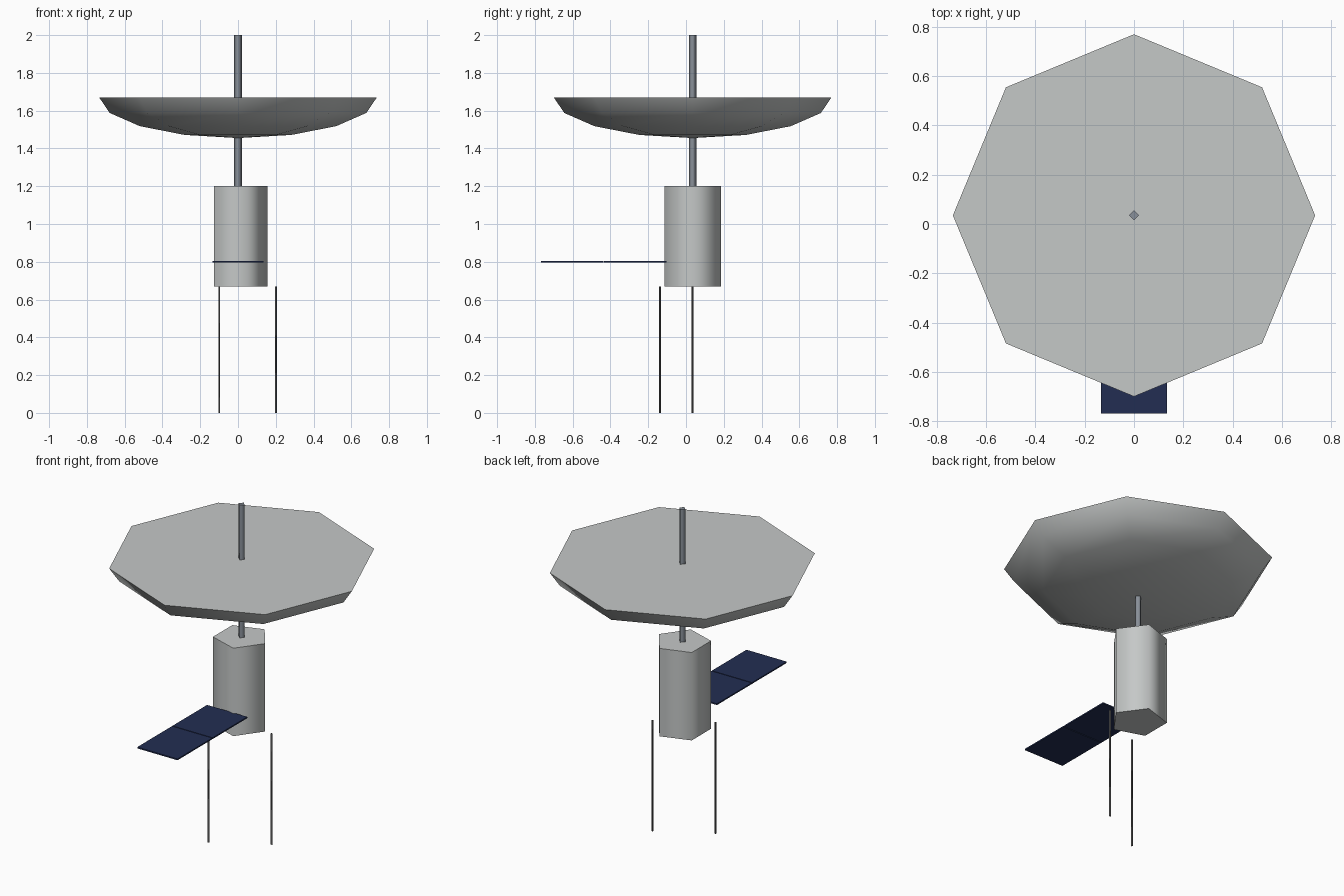
import bpy, bmesh, math
from math import sin, cos, pi

if "Cube" in bpy.data.objects:
    bpy.data.objects.remove(bpy.data.objects["Cube"], do_unlink=True)

AXIS_Y = 0.035  # the shared upright axis of dish, mast and body


def material(name, rgb):
    mat = bpy.data.materials.new(name)
    mat.use_nodes = True
    colour = (*rgb, 1)
    mat.diffuse_color = colour
    mat.node_tree.nodes["Principled BSDF"].inputs["Base Color"].default_value = colour
    return mat


def finish(name, bm, mat):
    bmesh.ops.recalc_face_normals(bm, faces=bm.faces[:])
    mesh = bpy.data.meshes.new(name)
    bm.to_mesh(mesh)
    bm.free()
    mesh.materials.append(mat)
    obj = bpy.data.objects.new(name, mesh)
    bpy.context.collection.objects.link(obj)
    return obj


def lathe(name, profile, sides, mat, x=0, y=AXIS_Y):
    """Turn (radius, z) points, bottom to top: smooth sides, flat end caps."""
    bm = bmesh.new()
    rings = []
    for r, z in profile:
        count = sides if r > 0 else 1
        rings.append([bm.verts.new((x + r * cos(2 * pi * i / sides),
                                    y + r * sin(2 * pi * i / sides), z))
                      for i in range(count)])
    for low, high in zip(rings, rings[1:]):
        for i in range(sides):
            j = (i + 1) % sides
            if len(low) == 1:
                face = bm.faces.new((low[0], high[j], high[i]))
            else:
                face = bm.faces.new((low[i], low[j], high[j], high[i]))
            face.smooth = True
    for ring in (rings[0], rings[-1]):
        if len(ring) > 1:
            cap = bm.faces.new(ring)
            for edge in cap.edges:
                edge.smooth = False
    return finish(name, bm, mat)


def box(name, low, high, mat):
    bm = bmesh.new()
    bmesh.ops.create_cube(bm, size=1)
    for v in bm.verts:
        v.co = [a + (c + 0.5) * (b - a) for a, b, c in zip(low, high, v.co)]
    return finish(name, bm, mat)


light_grey = material("light grey", (0.56, 0.58, 0.575))
steel = material("blue grey steel", (0.25, 0.28, 0.32))
dark_grey = material("dark grey", (0.1, 0.1, 0.1))
navy = material("navy panel", (0.016, 0.027, 0.085))

# Dish: a flattened half sphere with a closed flat top
dish_profile = [(0.735 * sin(pi / 8 * k), 1.67 - 0.215 * cos(pi / 8 * k)) for k in range(5)]
lathe("dish", dish_profile, 8, light_grey)

# Body and mast
lathe("body", [(0.157, 0.67), (0.157, 1.2)], 5, light_grey)
lathe("mast", [(0.02, 1.19), (0.02, 2.0)], 4, steel)

# Two thin rods hanging beside the body
for name, turn in (("left_rod", 0), ("right_rod", 4 * pi / 3)):
    lathe(name, [(0.006, 0), (0.006, 0.67)], 3, dark_grey,
          0.2 * cos(turn), AXIS_Y + 0.2 * sin(turn))

# Solar panel in two sections with a narrow gap
for name, front, back in (("inner_solar_panel", -0.433, -0.103),
                          ("outer_solar_panel", -0.768, -0.438)):
    box(name, (-0.134, front, 0.797), (0.134, back, 0.805), navy)
